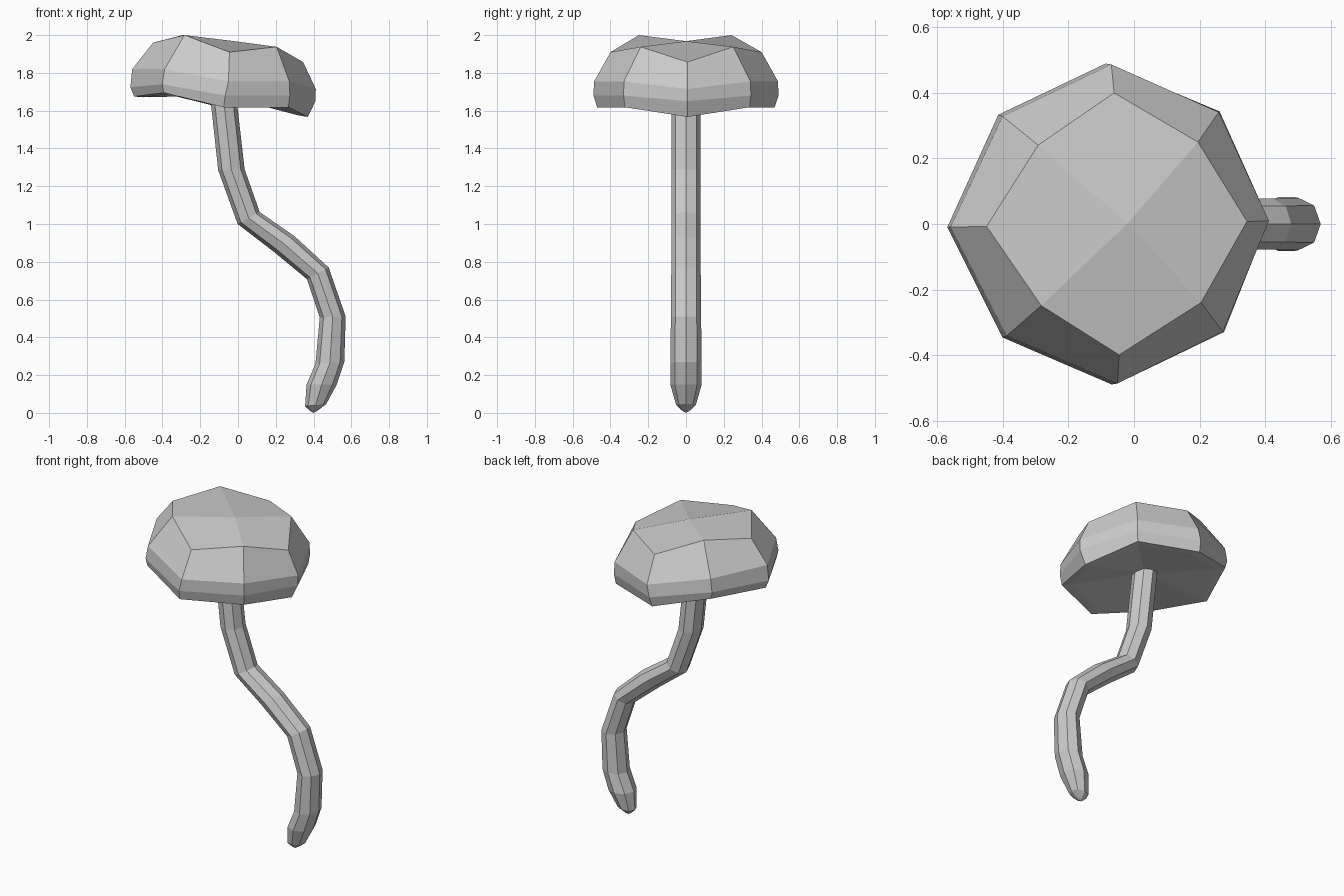
import bpy
import math

if "Cube" in bpy.data.objects:
    bpy.data.objects.remove(bpy.data.objects["Cube"])


def make_object(name, verts, faces):
    mesh = bpy.data.meshes.new(name)
    mesh.from_pydata(verts, [], faces)
    mesh.update()
    obj = bpy.data.objects.new(name, mesh)
    bpy.context.collection.objects.link(obj)
    return obj


def bridge(rings, n=8):
    """Quads joining consecutive rings of n vertices."""
    return [(r * n + i, (r + 1) * n + i, (r + 1) * n + (i + 1) % n, r * n + (i + 1) % n)
            for r in range(rings - 1) for i in range(n)]


def mirrored_ring(half):
    """Half ring (left to right along the front) completed across y = 0."""
    return half + [(x, -y, z) for x, y, z in half[-2:0:-1]]


def twist(v, angle=math.radians(1.1), cx=-.07):
    """Slight turn of the cap about its own upright axis."""
    x, y, z = v[0] - cx, v[1], v[2]
    c, s = math.cos(angle), math.sin(angle)
    return (cx + x * c - y * s, x * s + y * c, z)


# Cap: tilted eight-sided rings from the crown down to the lip
cap_halves = [
    [(-.45, 0, 1.96), (-.288, -.245, 2.0), (-.053, -.40, 1.91), (.20, -.245, 1.938), (.345, 0, 1.857)],
    [(-.56, 0, 1.82), (-.395, -.335, 1.82), (-.06, -.487, 1.755), (.265, -.335, 1.755), (.412, 0, 1.715)],
    [(-.57, 0, 1.725), (-.408, -.34, 1.74), (-.077, -.49, 1.68), (.268, -.337, 1.68), (.41, 0, 1.65)],
    [(-.55, 0, 1.675), (-.40, -.333, 1.695), (-.085, -.47, 1.618), (.26, -.33, 1.618), (.37, 0, 1.567)],
]
# Underside: flat rim, then a very shallow hollow
cap_halves.append([(-.08 + (x + .08) * .9, y * .9, 1.635 + (z - 1.635) * .9) for x, y, z in cap_halves[-1]])
cap_verts = [v for half in cap_halves for v in mirrored_ring(half)]
rings = len(cap_halves)
crown, hollow = len(cap_verts), len(cap_verts) + 1
cap_verts += [(-.02, 0, 1.968), (-.08, 0, 1.68)]
cap_faces = bridge(rings)
# Crown is four quads meeting at the centre
cap_faces += [(crown, i, (i + 1) % 8, (i + 2) % 8) for i in (1, 3, 5, 7)]
last = (rings - 1) * 8
cap_faces += [(hollow, last + (i + 1) % 8, last + i) for i in range(8)]
make_object("mushroom_cap", [twist(v) for v in cap_verts], cap_faces)

# Stem: octagonal sections (left x, left z, right x, right z, half depth)
sections = [
    (-.15, 1.70, -.012, 1.70, .077),
    (-.105, 1.285, .035, 1.29, .077),
    (-.002, 1.0, .115, 1.063, .077),
    (.187, .855, .297, .937, .077),
    (.365, .708, .48, .77, .078),
    (.433, .505, .57, .51, .08),
    (.41, .26, .563, .27, .083),
    (.363, .15, .523, .15, .083),
    (.355, .035, .467, .047, .052),
    (.385, .008, .422, .012, .018),
]
stem_verts = []
for lx, lz, rx, rz, depth in sections:
    for i in range(8):
        a = i * math.pi / 4
        t = (1 - math.cos(a)) / 2
        stem_verts.append((lx + (rx - lx) * t, -depth * math.sin(a), lz + (rz - lz) * t))
count = len(sections)
tip = len(stem_verts)
stem_verts.append((.40, 0, 0))
base = (count - 1) * 8
stem_faces = bridge(count) + [tuple(range(8))]
stem_faces += [(tip, base + (i + 1) % 8, base + i) for i in range(8)]
make_object("mushroom_stem", stem_verts, stem_faces)
